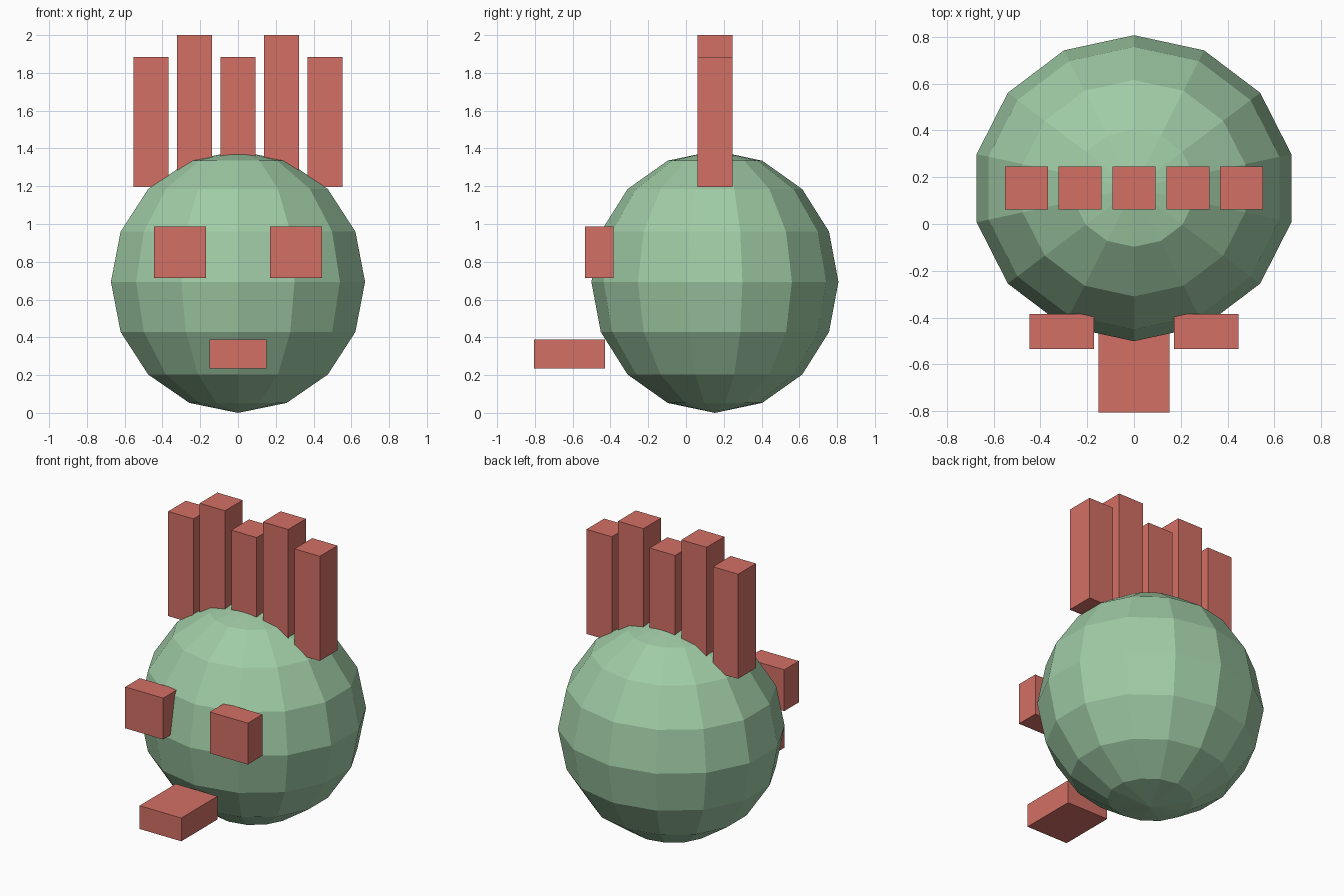
import bpy, bmesh
from mathutils import Matrix, Vector

if "Cube" in bpy.data.objects:
    bpy.data.objects.remove(bpy.data.objects["Cube"])


def material(name, color):
    m = bpy.data.materials.new(name)
    m.diffuse_color = color
    m.use_nodes = True
    m.node_tree.nodes["Principled BSDF"].inputs["Base Color"].default_value = m.diffuse_color
    return m


GREEN = material("green", (0.35, 0.60, 0.38, 1))
RED = material("red", (0.65, 0.16, 0.13, 1))


def finish(name, bm, mat):
    me = bpy.data.meshes.new(name)
    bm.to_mesh(me)
    bm.free()
    me.materials.append(mat)
    ob = bpy.data.objects.new(name, me)
    bpy.context.collection.objects.link(ob)
    return ob


def box(name, x, y, z):
    """Box from (min, max) ranges on each axis."""
    lo, hi = Vector((x[0], y[0], z[0])), Vector((x[1], y[1], z[1]))
    bm = bmesh.new()
    bmesh.ops.create_cube(bm, size=1)
    bmesh.ops.scale(bm, vec=hi - lo, verts=bm.verts)
    bmesh.ops.translate(bm, vec=(lo + hi) / 2, verts=bm.verts)
    return finish(name, bm, RED)


# Low-poly head: 14 segments, 8 rings, a vertex column facing front
bm = bmesh.new()
bmesh.ops.create_uvsphere(bm, u_segments=14, v_segments=8, radius=1)
bmesh.ops.transform(bm, verts=bm.verts,
                    matrix=Matrix.Translation((0, 0.153, 0.694)) @ Matrix.Diagonal((0.69, 0.654, 0.694, 1)))
finish("head", bm, GREEN)

# Row of five upright hair tufts, alternating in height
for i in range(5):
    cx = (i - 2) * 0.23
    box(f"hair_tuft_{i + 1}", (cx - 0.092, cx + 0.092), (0.062, 0.246),
        (1.197, 2.0 if i % 2 else 1.885))

# Eyes
for side, s in (("left", 1), ("right", -1)):
    box(f"{side}_eye", sorted((s * 0.17, s * 0.446)), (-0.535, -0.384), (0.715, 0.987))

# Beak
box("beak", (-0.152, 0.152), (-0.806, -0.43), (0.235, 0.388))
